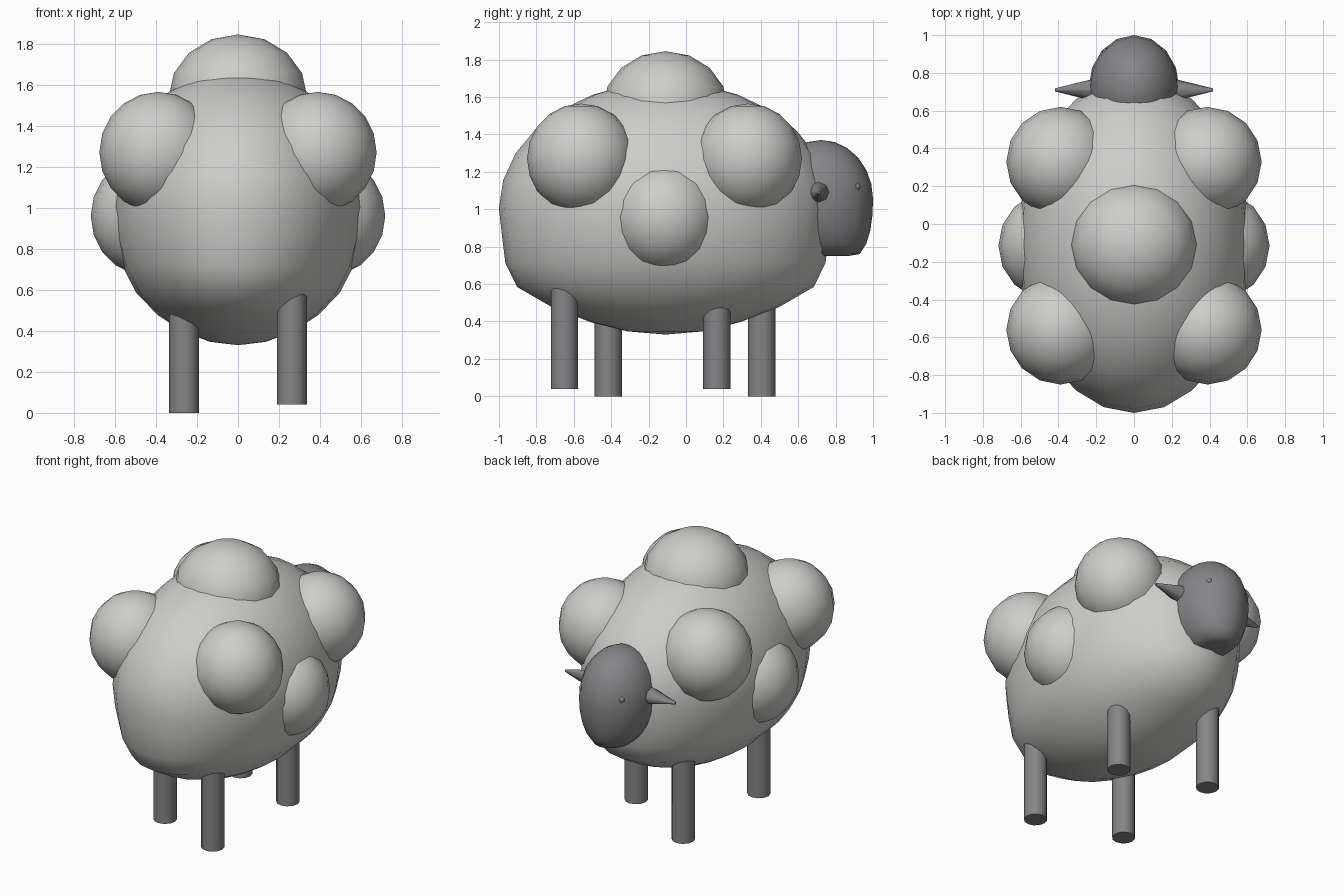
import bpy, math

if "Cube" in bpy.data.objects:
    bpy.data.objects.remove(bpy.data.objects["Cube"])

def material(name, rgb):
    m = bpy.data.materials.new(name)
    m.diffuse_color = (*rgb, 1)
    m.use_nodes = True
    m.node_tree.nodes["Principled BSDF"].inputs["Base Color"].default_value = m.diffuse_color
    return m

WOOL = material("pale wool", (0.61, 0.61, 0.59))
SKIN = material("dark grey skin", (0.235, 0.235, 0.245))

def finish(name, mat, angle=50):
    o = bpy.context.object
    o.name = name
    o.data.materials.append(mat)
    bpy.ops.object.shade_smooth_by_angle(angle=math.radians(angle))
    return o

def ball(name, mat, loc, size, seg=16, rings=8, shape=None):
    bpy.ops.mesh.primitive_uv_sphere_add(segments=seg, ring_count=rings, radius=1, location=loc)
    o = bpy.context.object
    for v in o.data.vertices:
        v.co.x *= size[0]
        v.co.y *= size[1]
        v.co.z *= size[2]
        if shape:
            shape(v.co)
    return finish(name, mat)

# Body: egg of wool with fuller lower ends
def body_shape(c):
    low = math.exp(-((c.z + 0.43) / 0.16) ** 2)
    c.y *= 1 + 0.14 * low
    c.x *= 1 + 0.03 * low

ball("woolly_body", WOOL, (0, -0.11, 1.005), (0.615, 0.89, 0.675), 24, 14, body_shape)

# Wool tufts
ball("top_tuft", WOOL, (0, -0.11, 1.54), (0.338, 0.335, 0.305), 16, 8)
for side, s in (("left", -1), ("right", 1)):
    for part, x, y, z in (("rear", 0.388, 0.33, 1.27),
                          ("middle", 0.43, -0.115, 0.96),
                          ("front", 0.388, -0.56, 1.27)):
        ball(f"{part}_{side}_tuft", WOOL, (s * x, y, z), (0.288, 0.29, 0.295), 16, 10)

# Head with a blunt chin pushed forward
def head_shape(c):
    if c.z < 0:
        c.z = max(c.z * 1.08, -0.305)
        c.y += 0.07 * (c.z / 0.30) ** 2 * (1 if c.y > 0 else -0.1)

ball("head", SKIN, (0, 0.722, 1.055), (0.24, 0.278, 0.315), 16, 12, head_shape)

# Ears and eyes
for side, s in (("left", -1), ("right", 1)):
    bpy.ops.mesh.primitive_cone_add(vertices=8, radius1=0.07, radius2=0.008, depth=0.25,
                                    location=(s * 0.293, 0.71, 1.09),
                                    rotation=(0, s * math.pi / 2, 0))
    finish(f"{side}_ear", SKIN)
    ball(f"{side}_eye", SKIN, (s * 0.148, 0.91, 1.12), (0.022, 0.022, 0.024), 8, 6)

# Legs, staggered as if walking
for name, x, y, foot in (("front_left_leg", -0.263, -0.415, 0.0),
                         ("front_right_leg", 0.263, -0.65, 0.04),
                         ("rear_left_leg", -0.263, 0.405, 0.0),
                         ("rear_right_leg", 0.263, 0.165, 0.04)):
    top = 0.66
    bpy.ops.mesh.primitive_cylinder_add(vertices=12, radius=0.073, depth=top - foot,
                                        location=(x, y, (top + foot) / 2))
    finish(name, SKIN)
